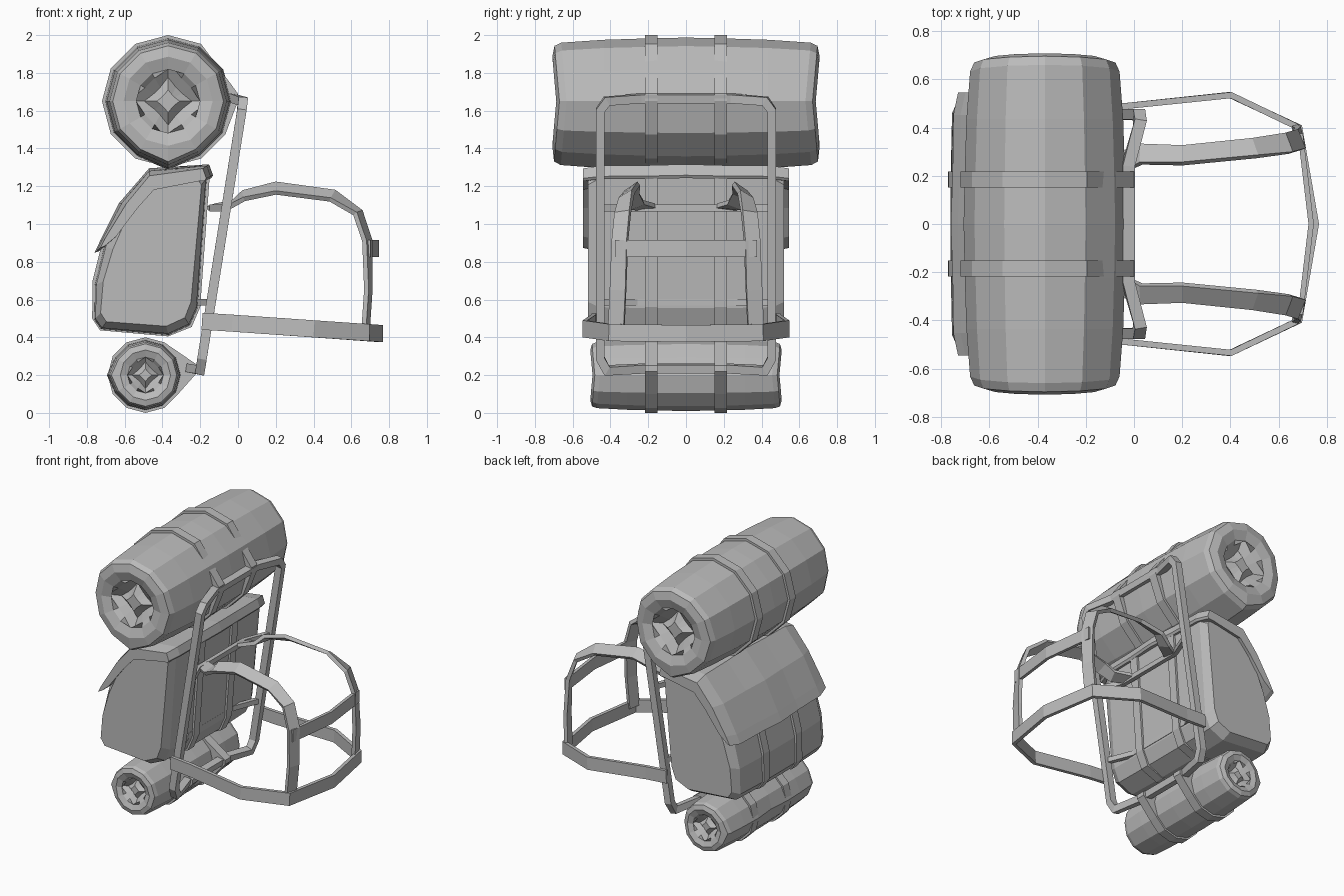
import bpy, bmesh, math
from mathutils import Vector

if "Cube" in bpy.data.objects:
    bpy.data.objects.remove(bpy.data.objects["Cube"], do_unlink=True)

grey = bpy.data.materials.new("plain_grey")
grey.use_nodes = True
grey.diffuse_color = (0.5, 0.5, 0.5, 1)
grey.node_tree.nodes["Principled BSDF"].inputs["Base Color"].default_value = (0.5, 0.5, 0.5, 1)


def loft(name, rings, loop=False):
    """Skin a list of equal-length closed rings, capped unless looped."""
    bm = bmesh.new()
    vs = [[bm.verts.new(p) for p in ring] for ring in rings]
    n = len(vs[0])
    pairs = list(zip(vs, vs[1:])) + ([(vs[-1], vs[0])] if loop else [])
    for a, b in pairs:
        for i in range(n):
            j = (i + 1) % n
            bm.faces.new((a[i], a[j], b[j], b[i]))
    if not loop:
        bm.faces.new(vs[0])
        bm.faces.new(vs[-1])
    bmesh.ops.recalc_face_normals(bm, faces=bm.faces)
    mesh = bpy.data.meshes.new(name)
    bm.to_mesh(mesh)
    bm.free()
    mesh.materials.append(grey)
    ob = bpy.data.objects.new(name, mesh)
    bpy.context.collection.objects.link(ob)
    return ob


def ribbon(name, path, across, width, thick, loop=False):
    """Sweep a flat rectangular section along a path; across may vary per point."""
    pts = [Vector(p) for p in path]
    n = len(pts)
    rings = []
    for i, p in enumerate(pts):
        prev = pts[i - 1] if i or loop else p
        nxt = pts[(i + 1) % n] if i < n - 1 or loop else p
        a, b = (p - prev).normalized(), (nxt - p).normalized()
        t = (a + b).normalized()
        w = Vector(across[i] if isinstance(across, list) else across)
        w = (w - t * w.dot(t)).normalized()
        miter = 1 / max(0.7, t.dot(b if b.length else a))
        h = t.cross(w) * thick / 2 * miter
        w = w * width / 2
        rings.append([p + w + h, p - w + h, p - w - h, p + w - h])
    return loft(name, rings, loop)


def plate(name, outline, y, width):
    """Extrude an x-z outline along y."""
    return loft(name, [[(x, y + s * width / 2, z) for x, z in outline] for s in (-1, 1)])


def grown(outline, d):
    """Push an x-z outline away from its centre."""
    c = sum((Vector(p) for p in outline), Vector((0, 0))) / len(outline)
    return [tuple(Vector(p) + (Vector(p) - c).normalized() * d) for p in outline]


def mirror_y(path):
    return [(x, -y, z) for x, y, z in path]


def bedroll(name, cx, cz, r, half, lip):
    """Barrel with rolled ends and one loose edge; sections are (length, radius)."""
    prof = [(0, 1), (.33, .985), (.64, .965), (.93, .92), (.985, .87), (1.01, .7),
            (.985, .5), (.95, .42), (.9, .25), (.96, .12)]
    full = [(-l, q) for l, q in reversed(prof[1:])] + prof
    rings = []
    for l, q in full:
        ring = []
        for k in range(12):
            a = math.tau * k / 12
            f = q
            if k == lip and q > .8 and abs(l) > .3:
                f *= 1.09
            if q < .45 and k % 3 == 0:
                f *= 1.5
            dz = math.sin(a) * r * f
            y = l * half
            if abs(l) > .9:
                y += math.copysign(.09 * dz, l)
            ring.append((cx + math.cos(a) * r * f, y, cz + dz))
        rings.append(ring)
    loft(name, rings)


def roll_straps(name, cx, cz, r, anchor, skip):
    """Bands round a bedroll, drawn out to the frame."""
    outline = []
    for k in range(12):
        if k not in skip:
            a = math.tau * k / 12
            outline.append((cx + math.cos(a) * r, cz + math.sin(a) * r))
        elif k == skip[0]:
            outline += anchor
    for side, y in (("left", .185), ("right", -.185)):
        plate(side + name, outline, y, .066)


# Bedrolls and their bands
bedroll("large_bedroll", -.37, 1.65, .337, .68, 9)
bedroll("small_bedroll", -.49, .2, .19, .49, 6)
roll_straps("_large_roll_strap", -.37, 1.65, .35, [(0, 1.65), (0, 1.69)], (0, 1))
roll_straps("_small_roll_strap", -.49, .2, .2, [(-.21, .22), (-.21, .25)], (0, 1))

# Pack body with softened sides
body = [(-.17, 1.24), (-.2, 1.28), (-.46, 1.25), (-.59, 1.1), (-.7, .88), (-.75, .68),
        (-.755, .5), (-.72, .45), (-.37, .42), (-.26, .47), (-.22, .56)]
sections = [(-.52, -.04), (-.46, 0), (-.2, .008), (.2, .008), (.46, 0), (.52, -.04)]
loft("pack_body", [[(x, y, z) for x, z in grown(body, d)] for y, d in sections])

# Lid folded over the top and down the back
over = [(-.15, 1.25), (-.17, 1.305), (-.47, 1.275), (-.61, 1.11), (-.715, .92), (-.745, .86)]
under = [(-.72, .87), (-.66, .92), (-.55, 1.08), (-.44, 1.2), (-.19, 1.235), (-.16, 1.235)]
drop = [(-.53, -.02), (-.44, .006), (-.2, .01), (0, .02), (.2, .01), (.44, .006), (.53, -.02)]
lid = over + under
loft("pack_lid", [[(x, y * 1.03, z) for x, z in grown(lid, d)] for y, d in drop])

# Straps round the pack
band = over[:5] + [(-.77, .7), (-.772, .5), (-.73, .437), (-.37, .405), (-.245, .455), (-.2, .56)]
for side, y in (("left", .185), ("right", -.185)):
    plate(side + "_pack_strap", band, y, .066)

# Carrying frame, one closed bar bowed toward the pack at top and bottom
half = [(-.25, .22, .235), (-.2, .42, .225), (-.19, .455, .29),
        (.02, .455, 1.6), (.025, .42, 1.65), (-.025, .24, 1.665)]
ribbon("frame_loop", half + mirror_y(half[::-1]), (1, 0, -.17), .05, .045, loop=True)
for name, x, z in (("upper", -.06, 1.085), ("lower", -.15, .585)):
    bar = [(x, .45, z), (x - .075, .26, z)]
    ribbon(name + "_crossbar", bar + mirror_y(bar[::-1]), (0, 0, 1), .035, .03)

# Shoulder straps, hip belt sides
shoulder = [(-.14, .2, 1.09), (-.04, .26, 1.1), (.03, .29, 1.15), (.2, .285, 1.19), (.5, .315, 1.15),
            (.635, .335, 1.06), (.685, .35, .91), (.69, .36, .65), (.675, .37, .43)]
tilt = [(0, 1, -k) for k in (.1, .2, .5, .7, .7, .4, .1, 0, 0)]
tilt[5:] = [(-k, 1, 0) for k in (.5, .4, .25, .25)]
for side, s in (("left", 1), ("right", -1)):
    path = shoulder if s > 0 else mirror_y(shoulder)
    ribbon(side + "_shoulder_strap", path, [(x, s * y, z) for x, y, z in tilt], .085, .025)

belt = [(-.19, .485, .485), (-.03, .49, .475), (.4, .535, .445), (.685, .4, .425), (.755, 0, .42)]
ribbon("hip_belt", belt + mirror_y(belt[-2::-1]), (0, 0, 1), .09, .025)
chest = [(.69, .375, .87), (.735, 0, .87)]
ribbon("chest_strap", chest + mirror_y(chest[:1]), (0, 0, 1), .088, .022)
